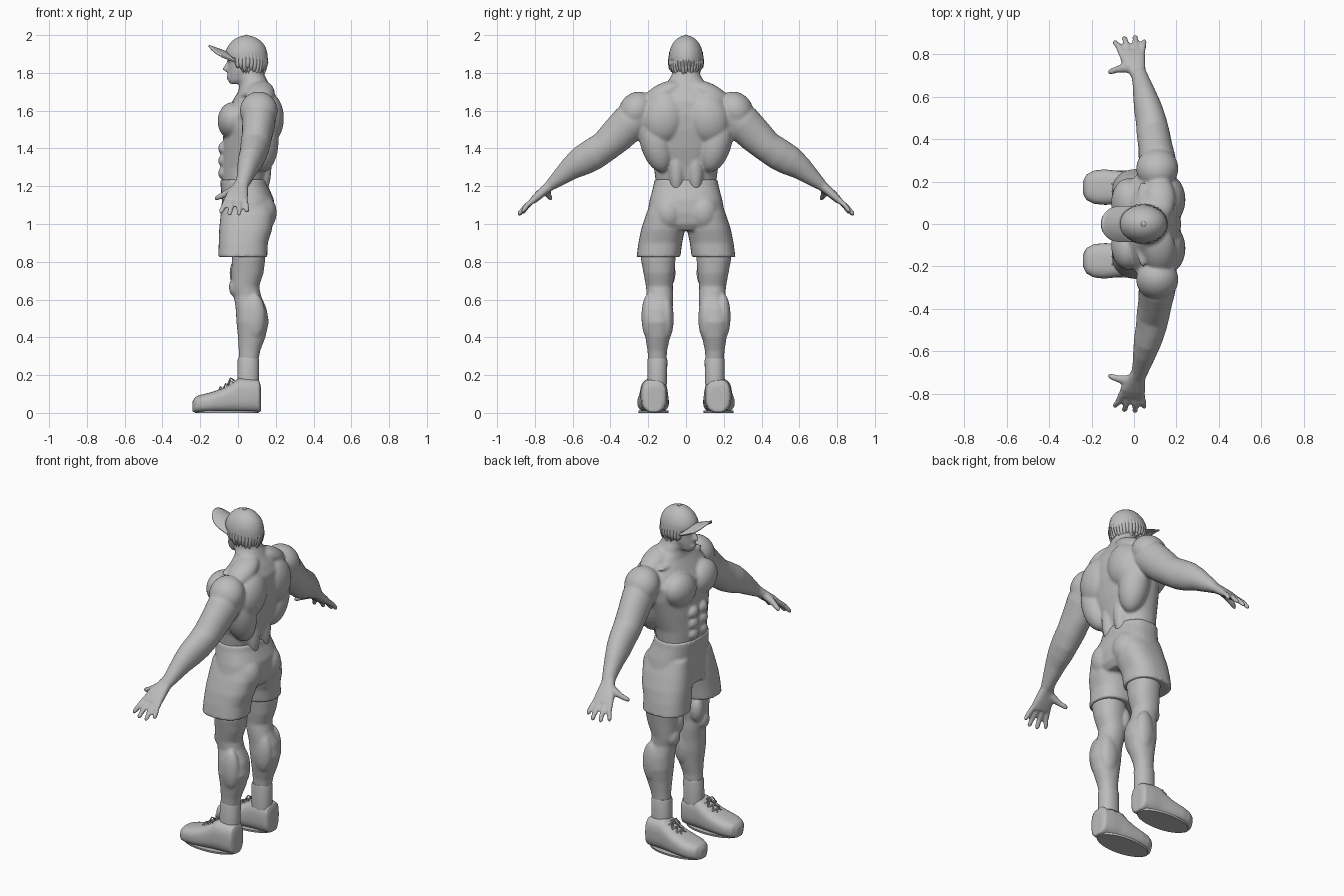
import bpy, bmesh, math, random
from mathutils import Vector, Matrix

random.seed(4)
GREY = bpy.data.materials.new("plain grey")
GREY.diffuse_color = (0.5, 0.5, 0.5, 1)
SIDES = (1, -1)


def tube(bm, pts, axis=None, p=2.0, n=24):
    """Closed loft through (x, y, z, ru, rv) rings; p is the superellipse power."""
    rings = []
    for i, (x, y, z, ru, rv) in enumerate(pts):
        a, b = pts[max(i - 1, 0)], pts[min(i + 1, len(pts) - 1)]
        t = Vector(axis) if axis else Vector(b[:3]) - Vector(a[:3])
        t.normalize()
        ref = Vector((0, 1, 0)) if abs(t.x) > 0.8 else Vector((1, 0, 0))
        u = (ref - t * ref.dot(t)).normalized()
        v = t.cross(u)
        ring = []
        for k in range(n):
            c, s = math.cos(math.tau * k / n), math.sin(math.tau * k / n)
            c = math.copysign(abs(c) ** (2 / p), c)
            s = math.copysign(abs(s) ** (2 / p), s)
            ring.append(bm.verts.new(Vector((x, y, z)) + u * c * ru + v * s * rv))
        rings.append(ring)
    for r, q in zip(rings, rings[1:]):
        for k in range(n):
            bm.faces.new((r[k], r[(k + 1) % n], q[(k + 1) % n], q[k]))
    bm.faces.new(rings[0][::-1])
    bm.faces.new(rings[-1])


def stack(bm, rows, s=1, p=2.2):
    """Upright loft from (z, x0, x1, y0, y1) extents."""
    tube(bm, [((a + b) / 2, s * (c + d) / 2, z, (b - a) / 2, (d - c) / 2)
              for z, a, b, c, d in rows], (0, 0, 1), p, 32)


def ball(bm, loc, size, rot=(0, 0, 0)):
    m = Matrix.Translation(loc)
    for angle, ax in zip(rot, "XYZ"):
        m = m @ Matrix.Rotation(angle, 4, ax)
    bmesh.ops.create_uvsphere(bm, u_segments=24, v_segments=16, radius=1,
                              matrix=m @ Matrix.Diagonal((*size, 1)))


def finish(name, bm, voxel=0, smooth=0):
    bmesh.ops.recalc_face_normals(bm, faces=bm.faces)
    me = bpy.data.meshes.new(name)
    bm.to_mesh(me)
    bm.free()
    ob = bpy.data.objects.new(name, me)
    bpy.context.collection.objects.link(ob)
    me.materials.append(GREY)
    if voxel:
        m = ob.modifiers.new("merge", 'REMESH')
        m.mode, m.voxel_size, m.use_smooth_shade = 'VOXEL', voxel, True
        m = ob.modifiers.new("soften", 'SMOOTH')
        m.factor, m.iterations = 0.5, smooth
    else:
        bpy.ops.object.select_all(action='DESELECT')
        ob.select_set(True)
        bpy.context.view_layer.objects.active = ob
        bpy.ops.object.shade_smooth_by_angle(angle=math.radians(45))
    return ob


# --- body: torso, head, arms and legs merged into one skin
bm = bmesh.new()
stack(bm, [(1.15, -.08, .14, -.155, .155), (1.22, -.085, .145, -.16, .16),
           (1.3, -.09, .165, -.17, .17), (1.4, -.085, .195, -.205, .205),
           (1.5, -.075, .215, -.24, .24), (1.58, -.07, .222, -.25, .25),
           (1.65, -.03, .215, -.215, .215), (1.7, .0, .19, -.16, .16),
           (1.74, .01, .165, -.105, .105), (1.79, .005, .14, -.075, .075),
           (1.84, .01, .13, -.07, .07)])
ball(bm, (.045, 0, 1.885), (.098, .075, .105))               # skull
stack(bm, [(1.742, -.043, .02, -.025, .025), (1.76, -.052, .06, -.042, .042),
           (1.80, -.053, .1, -.058, .058), (1.86, -.05, .1, -.066, .066),
           (1.9, -.052, .1, -.066, .066)])                   # jaw and face
tube(bm, [(-.05, 0, 1.865, .008, .008), (-.064, 0, 1.835, .010, .011),
          (-.072, 0, 1.818, .014, .012), (-.05, 0, 1.805, .013, .008)], (0, 0, -1), n=12)  # nose
ball(bm, (-.05, 0, 1.782), (.013, .024, .006))               # upper lip
ball(bm, (-.048, 0, 1.769), (.012, .021, .007))              # lower lip
for s in SIDES:
    ball(bm, (-.046, s * .028, 1.872), (.014, .028, .008), (s * .15, 0, 0))  # brow
    ball(bm, (-.028, s * .1, 1.545), (.08, .118, .098), (s * .3, 0, 0))      # chest
    ball(bm, (.155, s * .115, 1.56), (.088, .118, .14), (s * .25, 0, 0))     # shoulder blade
    ball(bm, (.13, s * .16, 1.44), (.085, .085, .17), (-s * .25, 0, 0))      # side back muscle
    ball(bm, (.125, s * .05, 1.30), (.052, .045, .15))                       # lower back
    ball(bm, (.12, s * .12, 1.69), (.075, .12, .055), (-s * .45, 0, 0))      # neck slope
    ball(bm, (.04, s * .09, 1.68), (.028, .11, .016))                        # collar bone
    for z in (1.27, 1.335, 1.40):
        ball(bm, (-.078, s * .043, z), (.027, .04, .034))                    # abdomen
    ball(bm, (.11, s * .262, 1.60), (.1, .092, .105), (s * .6, 0, 0))        # shoulder
    # arm
    tube(bm, [(.115, s * .22, 1.60, .085, .09), (.11, s * .30, 1.535, .088, .1),
              (.10, s * .37, 1.465, .08, .093), (.09, s * .43, 1.41, .078, .083),
              (.08, s * .49, 1.37, .072, .085), (.065, s * .55, 1.335, .066, .08),
              (.05, s * .61, 1.295, .055, .063), (.035, s * .67, 1.245, .043, .045),
              (.022, s * .715, 1.208, .036, .031)])
    # palm, fingers, thumb
    tube(bm, [(.022, s * .70, 1.22, .034, .03), (.01, s * .74, 1.187, .045, .025),
              (-.005, s * .78, 1.152, .06, .023), (-.01, s * .812, 1.122, .058, .018)], p=2.6)
    for x0, x1, y1, z1 in ((-.055, -.09, .858, 1.055), (-.025, -.045, .878, 1.043),
                           (.008, .005, .883, 1.043), (.036, .048, .862, 1.06)):
        tube(bm, [(x0, s * .795, 1.138, .016, .015),
                  (x0 * .5 + x1 * .5, s * (y1 + .80) / 2 + s * .008, (z1 + 1.135) / 2 + .004, .0155, .0145),
                  (x1, s * y1, z1 + .012, .0135, .012), (x1, s * (y1 + .005), z1, .007, .007)], n=12)
    tube(bm, [(.0, s * .735, 1.195, .026, .025), (-.05, s * .735, 1.168, .022, .02),
              (-.085, s * .728, 1.15, .016, .016), (-.112, s * .718, 1.138, .014, .014),
              (-.124, s * .714, 1.132, .007, .007)], n=12)
    # leg
    stack(bm, [(.95, -.06, .13, .05, .22), (.82, -.032, .145, .055, .24),
               (.74, -.035, .135, .062, .225), (.67, -.035, .112, .07, .212),
               (.62, -.022, .122, .068, .208), (.55, -.012, .152, .07, .225),
               (.48, -.008, .163, .072, .23), (.40, .0, .145, .085, .215),
               (.33, .004, .118, .1, .204), (.26, .004, .105, .105, .198),
               (.1, .004, .105, .105, .2)][::-1], s)
    ball(bm, (-.015, s * .14, .665), (.033, .045, .052))                     # knee cap
    ball(bm, (-.005, s * .095, .74), (.04, .04, .075))                       # inner thigh
    ball(bm, (.09, s * .105, .50), (.06, .04, .12))                          # inner calf
    ball(bm, (.09, s * .198, .51), (.055, .038, .12))                        # outer calf
finish("body", bm, .008, 4)

# --- shorts: hips plus two wide legs
bm = bmesh.new()
stack(bm, [(.965, -.09, .16, -.12, .12), (1.0, -.09, .185, -.2, .2),
           (1.06, -.087, .195, -.205, .205), (1.13, -.086, .19, -.192, .192),
           (1.2, -.092, .16, -.173, .173), (1.235, -.094, .153, -.168, .168)], p=2.4)
for s in SIDES:
    stack(bm, [(.825, -.105, .155, .03, .262), (.9, -.102, .158, .02, .252),
               (.97, -.1, .18, .006, .238), (1.05, -.092, .19, .0, .212),
               (1.13, -.08, .17, .02, .18)], s, 2.4)
    ball(bm, (.125, s * .09, 1.06), (.08, .085, .1))                         # seat
finish("shorts", bm, .009, 3)

# --- shoes, socks and laces
for s in SIDES:
    side = "left" if s < 0 else "right"
    bm = bmesh.new()
    tube(bm, [(x, s * y, top / 2 + .002, w, top / 2) for x, y, w, top in
              ((.121, .17, .04, .14), (.112, .17, .062, .172), (.06, .17, .07, .18),
               (.005, .17, .073, .182), (-.03, .17, .076, .158), (-.08, .172, .08, .128),
               (-.14, .174, .084, .108), (-.19, .174, .079, .096), (-.225, .173, .06, .084),
               (-.241, .173, .028, .06))], (1, 0, 0), 2.8, 32)
    finish(side + "_shoe", bm, .008, 4)
    bm = bmesh.new()
    tube(bm, [(.055, s * .17, .012, .083, .175), (.055, s * .17, .0, .08, .17)], (0, 0, 1), n=32)
    for v in bm.verts:                                                       # sole plate
        v.co.x, v.co.y = -.06 + (v.co.x - .055) * 2.1, s * .172 + (v.co.y - s * .17) * .46
    finish(side + "_sole", bm)
    bm = bmesh.new()
    stack(bm, [(.15, -.004, .112, .1, .205), (.28, -.002, .112, .099, .204),
               (.292, .002, .108, .102, .2)], s)
    finish(side + "_sock", bm)
    bm = bmesh.new()
    for k in range(3):
        x, z = -.025 - .027 * k, .166 - .016 * k
        for d in SIDES:
            tube(bm, [(x, s * .172 + d * .034, z - .008, .004, .004), (x - .014, s * .172, z + .004, .004, .004),
                      (x - .028, s * .172 - d * .034, z - .024, .004, .004)], n=8)
    for d in SIDES:                                                          # bow ends
        tube(bm, [(-.02, s * .172, .172, .004, .004), (-.04, s * .172 + d * .02, .185, .004, .004),
                  (-.055, s * .172 + d * .04, .15, .004, .004)], n=8)
    finish(side + "_laces", bm)

# --- cap crown, tilted up at the front, with top button
bm = bmesh.new()
tube(bm, [(.045, 0, 1.885 + .113 * math.sin(a), .113 * math.cos(a), .09 * math.cos(a))
          for a in (math.radians(d) for d in (-8, 0, 12, 25, 38, 50, 62, 73, 82, 88))], (0, 0, 1), n=40)
for v in bm.verts:
    if v.co.z < 1.93:
        v.co.z += (.05 - v.co.x) * .15 * (1.93 - v.co.z) / .06
ball(bm, (.045, 0, 1.997), (.012, .012, .005))
finish("cap", bm)

# --- cap brim, arched sideways
bm = bmesh.new()
grid = []
for i in range(17):
    a = math.pi * (i / 16 - .5)
    y = .083 * math.sin(a)
    back, front = .045 - .108 * math.cos(a * .9), -.03 - .125 * math.cos(a) ** .6
    row = []
    for k in range(7):
        x = back + (min(front, back) - back) * k / 6
        row.append(bm.verts.new((x, y, 1.906 - .36 * (x + .05) - 5 * y * y)))
    grid.append(row)
for r, q in zip(grid, grid[1:]):
    for k in range(6):
        bm.faces.new((r[k], r[k + 1], q[k + 1], q[k]))
brim = finish("cap_brim", bm)
m = brim.modifiers.new("thickness", 'SOLIDIFY')
m.thickness, m.offset = .01, 0

# --- hair: locks hanging under the cap around sides and back
bm = bmesh.new()
for layer in range(2):
    for i in range(23):
        a = math.radians(-118 + 236 * i / 22 + 4 * layer)
        c, d = math.cos(a), math.sin(a)
        low = 1.785 + .045 * (abs(a) / 2.06) ** 2 + random.uniform(-.012, .018)
        f = .95 - .08 * layer
        tube(bm, [(.045 + .1 * f * c, .08 * f * d, 1.91, .013, .013),
                  (.045 + .107 * f * c, .088 * f * d, 1.855, .014, .013),
                  (.045 + .1 * f * c, .086 * f * d, (low + 1.84) / 2, .010, .010),
                  (.045 + .092 * f * c + random.uniform(-.006, .006), .082 * f * d, low - .012 * layer, .001, .001)], n=8)
finish("hair", bm)
